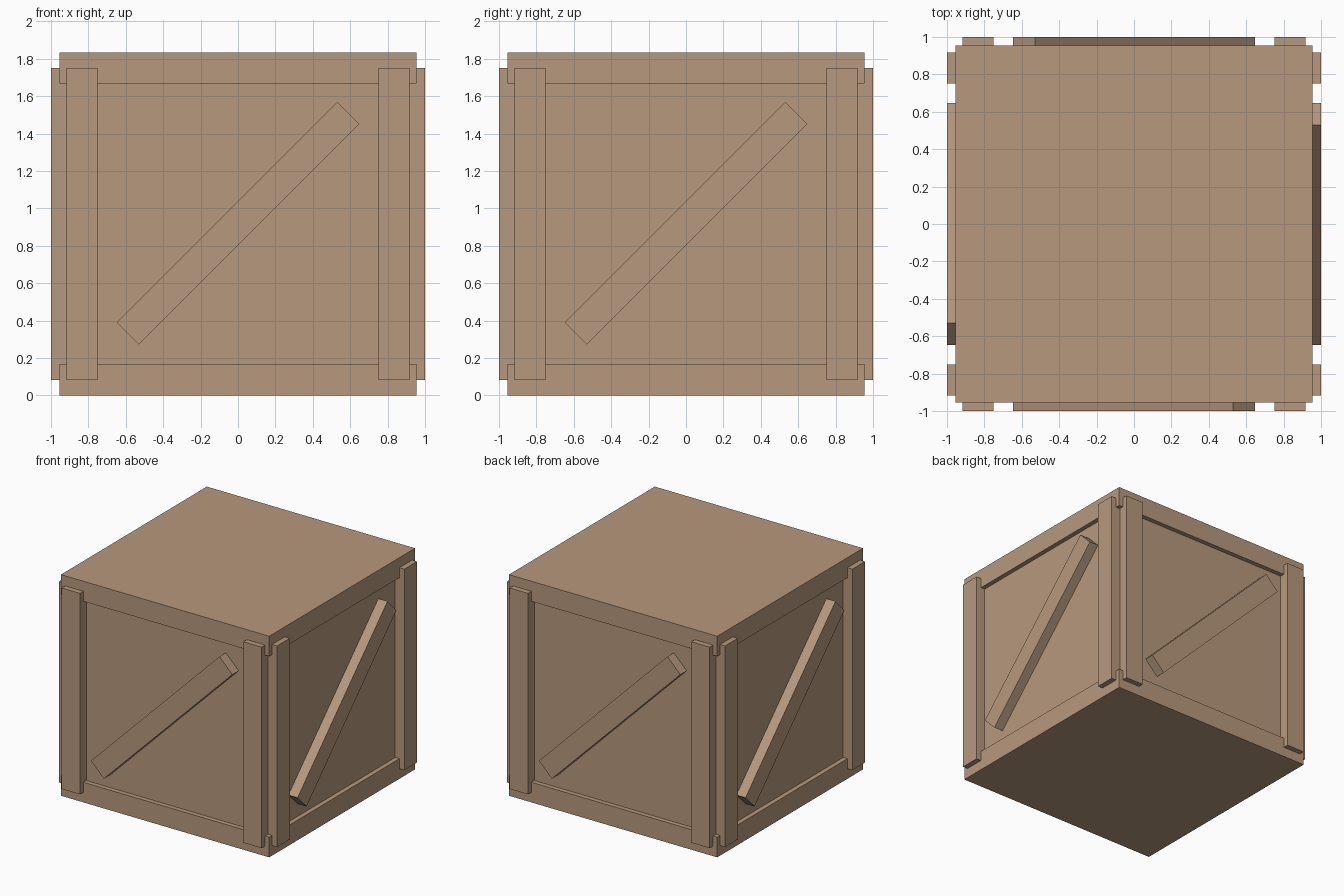
import bpy
import math
from mathutils import Matrix

if "Cube" in bpy.data.objects:
    bpy.data.objects.remove(bpy.data.objects["Cube"])

wood = bpy.data.materials.new("brown wood")
wood.diffuse_color = (0.47, 0.315, 0.205, 1.0)
wood.use_nodes = True
wood.node_tree.nodes["Principled BSDF"].inputs["Base Color"].default_value = wood.diffuse_color

U = 1 / 12            # plank module
MID = 11 * U          # height of the crate's centre


def box(name, size, centre, tilt=0.0, turn=0.0):
    """Box tilted in its own side's plane, then turned around the crate."""
    bpy.ops.mesh.primitive_cube_add(size=1)
    ob = bpy.context.object
    ob.name = name
    ob.data.transform(Matrix.Rotation(turn, 4, 'Z')
                      @ Matrix.Translation(centre)
                      @ Matrix.Rotation(tilt, 4, 'Y')
                      @ Matrix.Diagonal((*size, 1)))
    ob.data.materials.append(wood)
    return ob


# Inner box, with the lid and base slabs overhanging it slightly
box("crate_core", (22 * U, 22 * U, 20 * U), (0, 0, MID))
box("base_slab", (1.91, 1.91, 2 * U), (0, 0, U))
box("lid_slab", (1.91, 1.91, 2 * U), (0, 0, 21 * U))

# Two upright planks and one diagonal brace on each of the four sides
for i, side in enumerate(("front", "right", "back", "left")):
    turn = i * math.pi / 2
    y = -11.5 * U
    for s, label in ((-1, "a"), (1, "b")):
        box(f"{side}_upright_{label}", (2 * U, U, 20 * U),
            (s * 10 * U, y, MID), 0, turn)
    box(f"{side}_diagonal_brace", (20 * U, U, 2 * U),
        (0, y, MID + 0.003), -math.pi / 4, turn)
